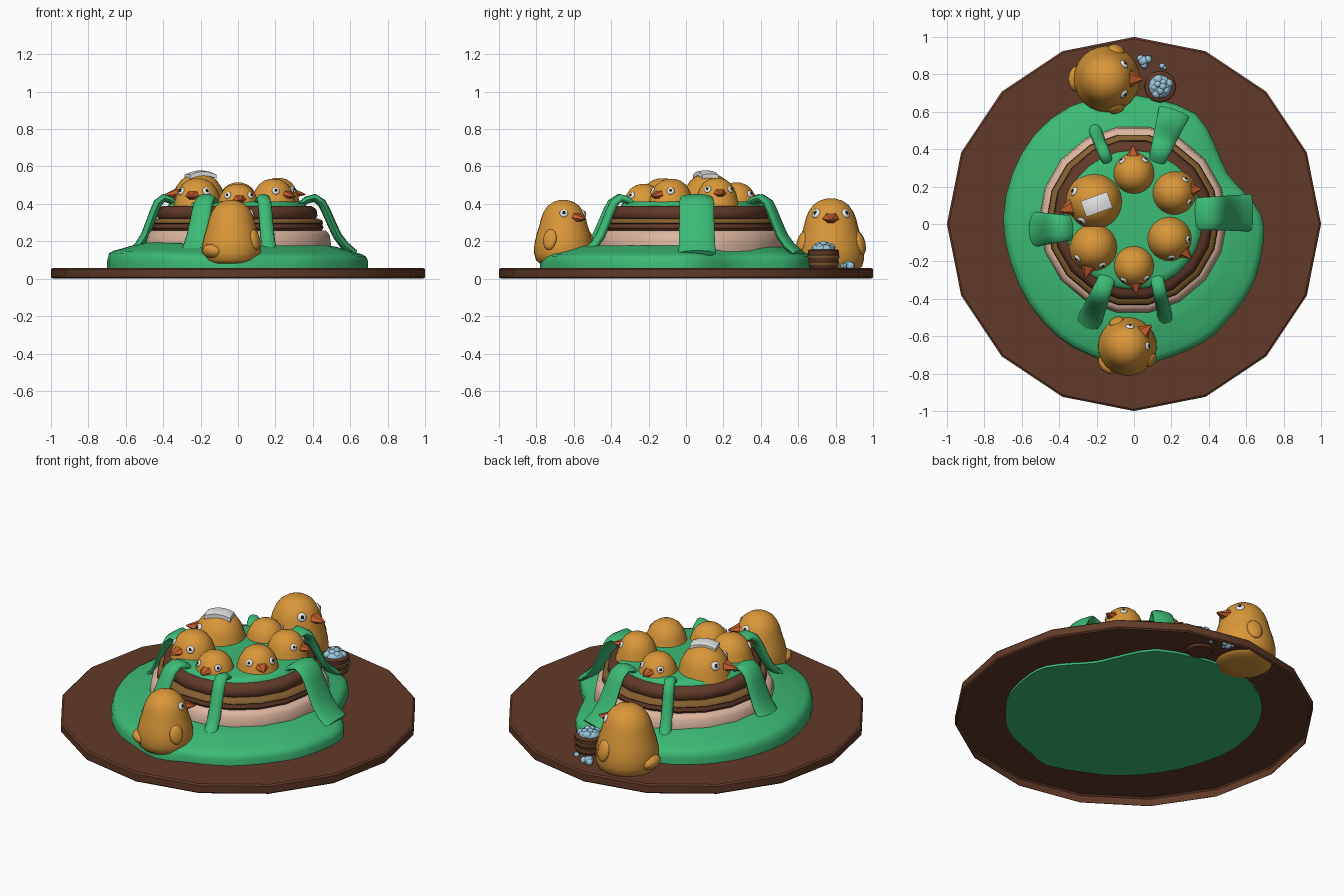
import bpy, bmesh, math, random
from mathutils import Matrix, Vector

if "Cube" in bpy.data.objects:
    bpy.data.objects.remove(bpy.data.objects["Cube"])
random.seed(4)

def mat(name, r, g, b):
    m = bpy.data.materials.new(name)
    m.diffuse_color = (r, g, b, 1)
    m.use_nodes = True
    m.node_tree.nodes["Principled BSDF"].inputs["Base Color"].default_value = m.diffuse_color
    return m

BROWN = mat("chocolate brown", 0.12, 0.042, 0.021)
GREEN = mat("bath green", 0.045, 0.50, 0.18)
YELLOW = mat("chick yellow", 0.70, 0.31, 0.04)
PINK = mat("cream pink", 0.72, 0.47, 0.35)
TAN = mat("caramel tan", 0.23, 0.115, 0.03)
BEAK = mat("beak orange", 0.56, 0.11, 0.025)
FOAM = mat("foam blue", 0.32, 0.56, 0.70)
WHITE = mat("white", 0.82, 0.82, 0.82)
BLACK = mat("pupil black", 0.01, 0.01, 0.012)

def finish(name, bm, mats, angle=50, M=None):
    if M is not None:
        bm.transform(M)
    bmesh.ops.recalc_face_normals(bm, faces=bm.faces[:])
    me = bpy.data.meshes.new(name)
    bm.to_mesh(me)
    bm.free()
    for m in mats:
        me.materials.append(m)
    ob = bpy.data.objects.new(name, me)
    bpy.context.collection.objects.link(ob)
    bpy.ops.object.select_all(action='DESELECT')
    ob.select_set(True)
    bpy.context.view_layer.objects.active = ob
    bpy.ops.object.shade_smooth_by_angle(angle=math.radians(angle))
    return ob

def loft(rings, caps=(True, True), ids=None):
    """Skin closed rings of points; ids gives a material index per band."""
    bm = bmesh.new()
    rows = [[bm.verts.new(p) for p in r] for r in rings]
    n = len(rows[0])
    for k in range(len(rows) - 1):
        for i in range(n):
            j = (i + 1) % n
            f = bm.faces.new((rows[k][i], rows[k][j], rows[k + 1][j], rows[k + 1][i]))
            if ids:
                f.material_index = ids[k]
    if caps[0]:
        bm.faces.new(rows[0][::-1])
    if caps[1]:
        f = bm.faces.new(rows[-1])
        if ids:
            f.material_index = ids[-1]
    return bm

def lathe(profile, n, c=(0, 0), caps=(True, True), ids=None):
    return loft([[(c[0] + r * math.cos(i * math.tau / n), c[1] + r * math.sin(i * math.tau / n), z)
                  for i in range(n)] for r, z in profile], caps, ids)

def blob(name, m, M, u=12, v=8):
    bm = bmesh.new()
    bmesh.ops.create_uvsphere(bm, u_segments=u, v_segments=v, radius=1)
    return finish(name, bm, [m], 80, M)

T = lambda x, y, z: Matrix.Translation((x, y, z))
S = lambda x, y, z: Matrix.Diagonal((x, y, z, 1))
R = lambda deg, ax: Matrix.Rotation(math.radians(deg), 4, ax)

# sixteen-sided plate, open underneath
finish("plate", lathe([(0.99, 0), (1, 0.008), (1, 0.05), (0.99, 0.058)], 16, caps=(False, True)), [BROWN], 30)

# spilled bath water around the cake
pts = [(-.10, .69), (.11, .67), (.33, .59), (.43, .43), (.50, .27), (.60, .16), (.68, .05), (.695, -.08),
       (.65, -.29), (.57, -.43), (.43, -.59), (.30, -.67), (.14, -.73), (-.02, -.78), (-.24, -.70),
       (-.40, -.61), (-.56, -.43), (-.66, -.21), (-.70, .03), (-.65, .27), (-.53, .48), (-.34, .63)]
P = [Vector(p) for p in pts]
outline = []
for i in range(len(P)):
    a, b, c, d = P[i - 1], P[i], P[(i + 1) % len(P)], P[(i + 2) % len(P)]
    outline += [b, (b + c) * 0.5625 - (a + d) * 0.0625]
rings = []
for s, z in [(1, .045), (1, .095), (.985, .118), (.95, .132), (.87, .147), (.77, .168), (.70, .178), (.5, .18)]:
    rings.append([(p.x * s, p.y * s, z + (max(0, -p.x) * 0.025 if z > .1 else 0)) for p in outline])
finish("water_spill", loft(rings), [GREEN], 60)

# layered cake: pink base, chocolate, caramel, chocolate
C = (-0.005, 0.022)
prof = [(.50, .12), (.503, .18), (.495, .235), (.475, .257), (.452, .258), (.462, .272), (.455, .293),
        (.46, .298), (.455, .312), (.435, .321), (.42, .322), (.43, .335), (.425, .37), (.40, .388), (.30, .389)]
ids = [0] * 4 + [1] * 3 + [2] * 3 + [1] * 5
finish("cake_layers", lathe(prof, 18, C, ids=ids), [PINK, BROWN, TAN], 50)
finish("bath_water", lathe([(.36, .37), (.372, .388), (.362, .405), (.33, .413), (.1, .415)], 28, C), [GREEN], 60)

# water running over the rim: start, end, start width, end width
drips = [((-.33, -.02), (-.575, -.03), .13, .20), ((.33, .055), (.625, .06), .17, .20),
         ((-.14, .33), (-.22, .53), .06, .07), ((.12, .33), (.215, .60), .09, .17),
         ((-.14, -.28), (-.255, -.56), .09, .14), ((.12, -.28), (.175, -.54), .07, .08)]
steps = [(0, .395, .015), (.12, .42, .02), (.27, .432, .022), (.40, .405, .024), (.48, .36, .024),
         (.57, .30, .024), (.68, .23, .024), (.82, .175, .024), (1, .135, .02)]
for k, (s, e, w0, w1) in enumerate(drips):
    s, e = Vector(s), Vector(e)
    d = (e - s).normalized()
    side = Vector((-d.y, d.x, 0))
    cen = [Vector((*s.lerp(e, t), z)) for t, z, h in steps]
    rings = []
    for i, (t, z, h) in enumerate(steps):
        tan = (cen[min(i + 1, len(cen) - 1)] - cen[max(i - 1, 0)]).normalized()
        nor = side.cross(tan)
        w = (w0 + (w1 - w0) * t) / 2
        rings.append([cen[i] + side * w * math.cos(a) + nor * h * math.sin(a)
                      for a in [j * math.tau / 12 for j in range(12)]])
    finish("water_drip_%d" % (k + 1), loft(rings), [GREEN], 70)

# chick: egg-shaped body, beak, eyes; optional wings and tail
BODY = [(.06, 0), (.135, 0), (.16, .02), (.171, .06), (.170, .11), (.157, .17), (.141, .22), (.130, .265),
        (.116, .30), (.092, .335), (.06, .358), (.025, .369)]

def chick(name, x, y, top, s, facing, full=False):
    M = T(x, y, top - .371 * s) @ R(facing, 'Z') @ S(s, s, s)
    finish(name + "_body", lathe(BODY, 24), [YELLOW], 60, M)
    bm = bmesh.new()
    bmesh.ops.create_cone(bm, cap_ends=True, segments=6, radius1=.05, radius2=.006, depth=.075)
    finish(name + "_beak", bm, [BEAK], 35, M @ T(.148, 0, .262) @ S(1, 1, .62) @ R(98, 'Y'))
    for sd, lab in ((1, "left"), (-1, "right")):
        E = M @ R(41 * sd, 'Z') @ T(.117, 0, .293) @ R(-25, 'Y')
        blob(name + "_eye_" + lab, WHITE, E @ S(.011, .025, .025))
        blob(name + "_pupil_" + lab, BLACK, E @ R(-8 * sd, 'Z') @ T(.0095, 0, 0) @ S(.004, .010, .010), 8, 6)
        if full:
            blob(name + "_wing_" + lab, YELLOW,
                 M @ R(72 * sd, 'Z') @ T(.158, 0, .14) @ R(-14, 'Y') @ S(.024, .045, .062))
    if full:
        blob(name + "_tail", YELLOW, M @ T(-.148, 0, .07) @ R(25, 'Y') @ S(.055, .07, .04))

chick("back_chick", -.145, .775, .43, 1.04, 0, True)
chick("front_chick", -.035, -.655, .422, .92, 42, True)
bathers = [(-.21, .12, .563, 1.05, 195), (-.215, -.125, .538, .90, -105), (0, -.225, .508, .80, -85),
           (.19, -.08, .535, .84, -42), (.215, .165, .54, .80, 10), (0, .27, .515, .80, 92)]
for k, b in enumerate(bathers):
    chick("bathing_chick_%d" % (k + 1), *b)

# folded towel draped over the largest bather's head
top, bot = [], []
bm = bmesh.new()
bmesh.ops.create_grid(bm, x_segments=8, y_segments=4, size=1)
for v in bm.verts:
    x, y = v.co.x * .075, v.co.y * .045
    v.co = (x, y, .579 - 3.2 * x * x - 3 * y * y)
ext = bmesh.ops.extrude_face_region(bm, geom=bm.faces[:])
for v in ext["geom"]:
    if isinstance(v, bmesh.types.BMVert):
        v.co.z -= .022
finish("towel", bm, [WHITE], 40, T(-.20, .105, 0) @ R(20, 'Z'))

# small striped tub with foam and stray bubbles
tub = [(.07, .045), (.078, .07), (.084, .078), (.084, .086), (.079, .09), (.081, .108), (.087, .115),
       (.087, .123), (.082, .127), (.084, .15), (.075, .156)]
finish("tub", lathe(tub, 12, (.14, .735), ids=[0, 1, 1, 1, 0, 1, 1, 1, 0, 0, 0]), [BROWN, TAN], 40)
blob("foam_heap", FOAM, T(.14, .735, .158) @ S(.062, .062, .03))
for k in range(9):
    a = k * 2.4
    r = .014 + .0042 * k
    q = random.uniform(.018, .027)
    blob("foam_bubble_%d" % k, FOAM, T(.14 + r * math.cos(a), .735 + r * math.sin(a), .185 - .003 * k) @ S(q, q, q * .85), 8, 6)
for k, (x, y, q) in enumerate([(.05, .872, .028), (.035, .885, .02), (.075, .88, .022), (.055, .85, .02),
                               (.15, .845, .016), (.165, .835, .011)]):
    blob("floor_bubble_%d" % k, FOAM, T(x, y, .068) @ S(q, q, q), 8, 6)
